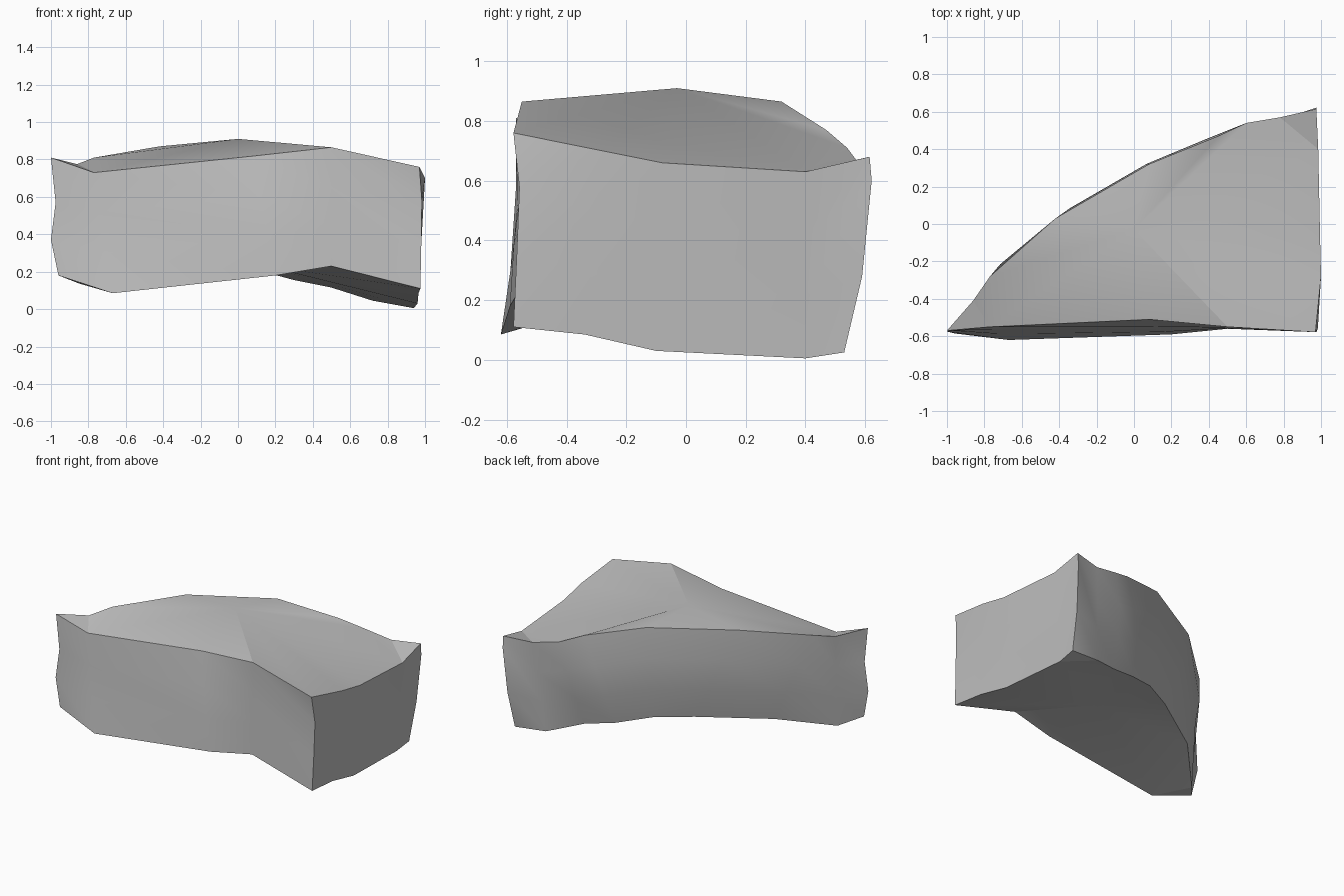
import bpy
import bmesh
import math
from mathutils import Vector

default_cube = bpy.data.objects.get("Cube")
if default_cube:
    bpy.data.objects.remove(default_cube, do_unlink=True)


def make_material(name, colour):
    material = bpy.data.materials.new(name)
    material.use_nodes = True
    material.diffuse_color = colour
    material.node_tree.nodes["Principled BSDF"].inputs["Base Color"].default_value = colour
    return material


def column(top, bottom, upper=None, lower=None, bulge=(0, 0, 0)):
    """One vertical edge of the rock wall, as four points from top to bottom."""
    top, bottom, bulge = Vector(top), Vector(bottom), Vector(bulge)
    upper = Vector(upper) if upper else top.lerp(bottom, 1 / 3) + bulge
    lower = Vector(lower) if lower else top.lerp(bottom, 2 / 3) + bulge
    return [top, upper, lower, bottom]


FRONT_BULGE = (0, -.013, 0)
BACK_BULGE = (-.012, .025, 0)

# Broad front wall, from the pointed end to the thick end
front_wall = [
    column((-1, -.57, .81), (-.96, -.585, .18),
           upper=(-.975, -.57, .57), lower=(-1, -.575, .37)),
    column((-.77, -.55, .73), (-.67, -.62, .085),
           upper=(-.75, -.565, .52), lower=(-.71, -.588, .3)),
    column((.08, -.51, .818), (.2, -.59, .18), bulge=FRONT_BULGE),
    column((.5, -.55, .865), (.5, -.56, .23)),
]

# Flat end wall
end_wall = [
    column((.97, -.578, .76), (.975, -.578, .11),
           upper=(.983, -.558, .578), lower=(.98, -.567, .35)),
    column((1, -.28, .7), (.965, -.34, .085)),
    column((.995, -.08, .66), (.96, -.1, .03)),
    column((.985, .4, .63), (.94, .4, .005)),
]

# Slanting back wall, returning to the pointed end
back_wall = [
    column((.975, .615, .68), (.945, .53, .025),
           upper=(.975, .622, .6), lower=(.96, .59, .28)),
    column((.78, .57, .67), (.72, .51, .045)),
    column((.6, .54, .71), (.5, .4, .115), bulge=BACK_BULGE),
    column((.45, .47, .77), (.3, .35, .155), bulge=BACK_BULGE),
    column((.08, .32, .865), (.08, .25, .215), bulge=BACK_BULGE),
    column((-.42, .03, .87), (-.15, .12, .23), bulge=BACK_BULGE),
    column((-.77, -.28, .81), (-.57, -.16, .22), bulge=BACK_BULGE),
    column((-.86, -.41, .775), (-.85, -.45, .137)),
]


def fan(bm, centre, rim):
    for first, second in zip(rim, rim[1:] + rim[:1]):
        bm.faces.new((centre, first, second))


def build_rock():
    bm = bmesh.new()
    columns = front_wall + end_wall + back_wall
    grid = [[bm.verts.new(point) for point in points] for points in columns]
    count = len(grid)
    end_start = len(front_wall)
    back_start = end_start + len(end_wall)

    # Walls, with the facet diagonals leaning the other way on the end
    for i, here in enumerate(grid):
        after = grid[(i + 1) % count]
        on_end = end_start <= i < back_start
        for row in range(len(here) - 1):
            a, b = here[row], here[row + 1]
            c, d = after[row + 1], after[row]
            if on_end:
                bm.faces.new((a, b, d))
                bm.faces.new((b, c, d))
            else:
                bm.faces.new((a, b, c))
                bm.faces.new((a, c, d))

    # Top and underside: a fan round one inner point, with the tip closed apart
    peak = bm.verts.new((0, -.03, .91))
    hollow = bm.verts.new((.15, -.15, .23))
    for row, centre in ((0, peak), (-1, hollow)):
        rim = [points[row] for points in grid]
        tip = (rim[1], rim[-2], rim[-1], rim[0])
        bm.faces.new((tip[0], tip[1], tip[2]))
        bm.faces.new((tip[0], tip[2], tip[3]))
        # The back corner is cut off by its own facets
        side, corner, near, far = rim[back_start - 1:back_start + 3]
        bm.faces.new((side, corner, near))
        bm.faces.new((side, near, far))
        fan(bm, centre, rim[1:back_start] + rim[back_start + 2:-1])

    bmesh.ops.recalc_face_normals(bm, faces=bm.faces[:])
    mesh = bpy.data.meshes.new("rock")
    bm.to_mesh(mesh)
    bm.free()
    rock = bpy.data.objects.new("rock", mesh)
    bpy.context.collection.objects.link(rock)
    return rock


rock = build_rock()
rock.data.materials.append(make_material("stone grey", (.52, .52, .52, 1)))

# Soft facets with crisp rims
bpy.ops.object.select_all(action="DESELECT")
rock.select_set(True)
bpy.context.view_layer.objects.active = rock
bpy.ops.object.shade_smooth_by_angle(angle=math.radians(18))
